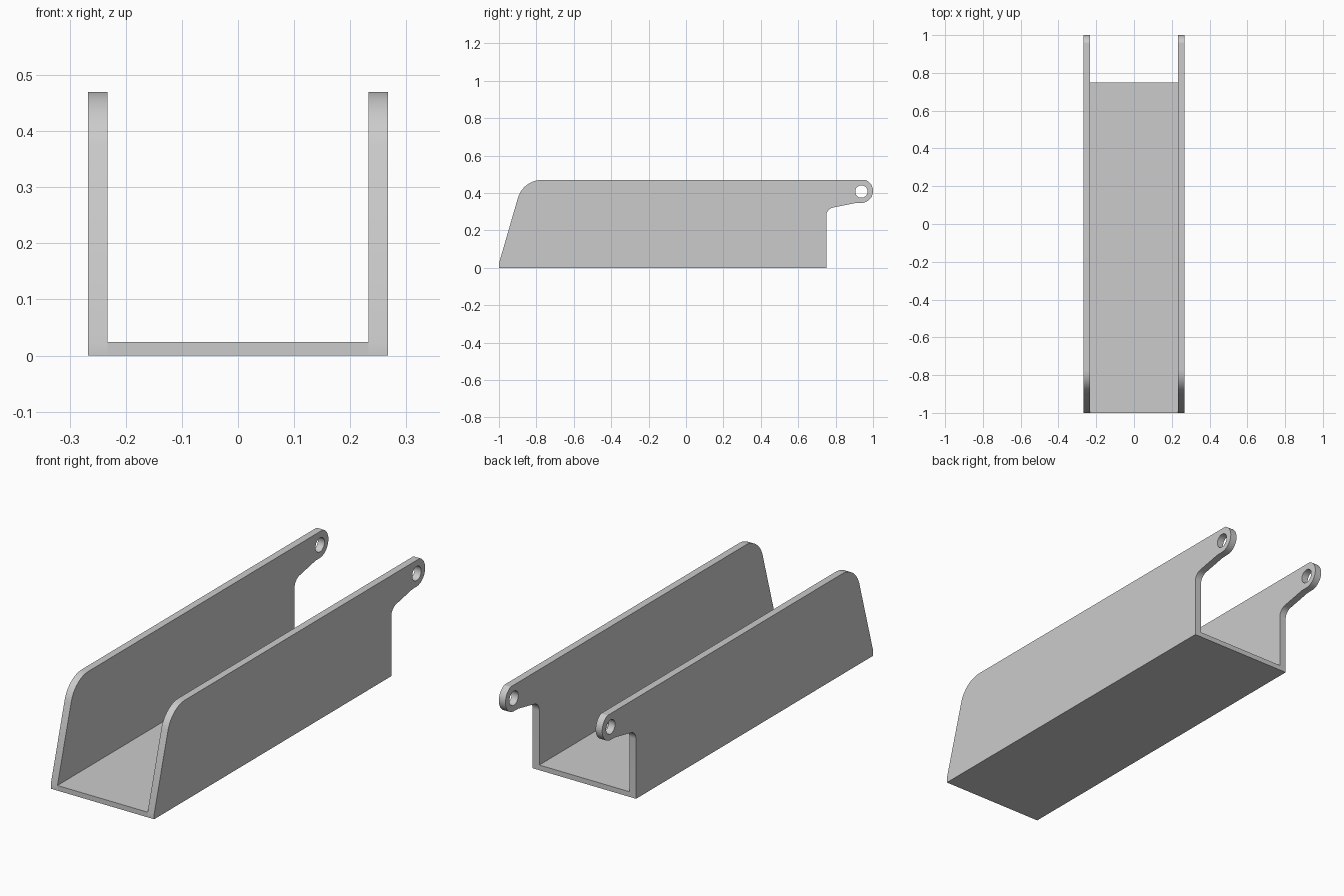
import bpy, bmesh, math
from mathutils import Vector

if "Cube" in bpy.data.objects:
    bpy.data.objects.remove(bpy.data.objects["Cube"])

WALL, HALF, FLOOR = 0.034, 0.267, 0.024


def fillet(before, corner, after, reach, steps=12):
    """Arc tangent to both legs of a corner, starting `reach` away from it."""
    c = Vector(corner)
    a = (Vector(before) - c).normalized()
    b = (Vector(after) - c).normalized()
    half = a.angle(b) / 2
    radius = reach * math.tan(half)
    centre = c + (a + b).normalized() * (reach / math.cos(half))
    start, end = c + a * reach - centre, c + b * reach - centre
    total = start.angle(end)
    return [tuple(centre + (start * math.sin(total * (1 - i / steps))
                            + end * math.sin(total * i / steps)) / math.sin(total))
            for i in range(steps + 1)]


def arc(cy, cz, r, a0, a1, steps):
    return [(cy + r * math.cos(a0 + (a1 - a0) * i / steps),
             cz + r * math.sin(a0 + (a1 - a0) * i / steps)) for i in range(steps + 1)]


# Side wall outline in (y, z), with a rounded lug at the back
top, cy, cz, r = 0.47, 0.936, 0.411, 0.064
flat_angle = math.asin((top - cz) / r)
outline = [(-1, 0), (0.75, 0)]
outline += fillet((0.75, 0), (0.75, 0.315), (0.905, 0.347), 0.037)
outline += [(0.905, 0.3465)]
outline += arc(cy, cz, r, -math.pi / 2, flat_angle, 28)
outline += fillet((0.9, top), (-0.871, top), (-1, FLOOR), 0.1, 16)
outline += [(-1, FLOOR)]
hole = arc(0.938, 0.408, 0.033, 0, math.tau, 32)[:-1]


def side_wall(name, x):
    curve = bpy.data.curves.new(name, 'CURVE')
    curve.dimensions = '2D'
    curve.fill_mode = 'BOTH'
    curve.extrude = WALL / 2
    for pts in (outline, hole):
        s = curve.splines.new('POLY')
        s.points.add(len(pts) - 1)
        for p, (y, z) in zip(s.points, pts):
            p.co = (y, z, 0, 1)
        s.use_cyclic_u = True
    ob = bpy.data.objects.new(name, curve)
    bpy.context.collection.objects.link(ob)
    ob.rotation_euler = (math.pi / 2, 0, math.pi / 2)
    ob.location.x = x
    bpy.ops.object.select_all(action='DESELECT')
    ob.select_set(True)
    bpy.context.view_layer.objects.active = ob
    bpy.ops.object.convert(target='MESH')
    ob = bpy.context.object
    bm = bmesh.new()
    bm.from_mesh(ob.data)
    bmesh.ops.remove_doubles(bm, verts=bm.verts, dist=1e-5)
    bmesh.ops.recalc_face_normals(bm, faces=bm.faces)
    bm.to_mesh(ob.data)
    bm.free()
    bpy.ops.object.shade_smooth_by_angle(angle=math.radians(25))


for name, sign in (("left_wall", -1), ("right_wall", 1)):
    side_wall(name, sign * (HALF - WALL / 2))

# Floor plate between the walls
bpy.ops.mesh.primitive_cube_add(size=1, location=(0, -0.125, FLOOR / 2))
floor = bpy.context.object
floor.name = "floor_plate"
floor.scale = (2 * (HALF - WALL), 1.75, FLOOR)
bpy.ops.object.transform_apply(location=False, rotation=False, scale=True)
